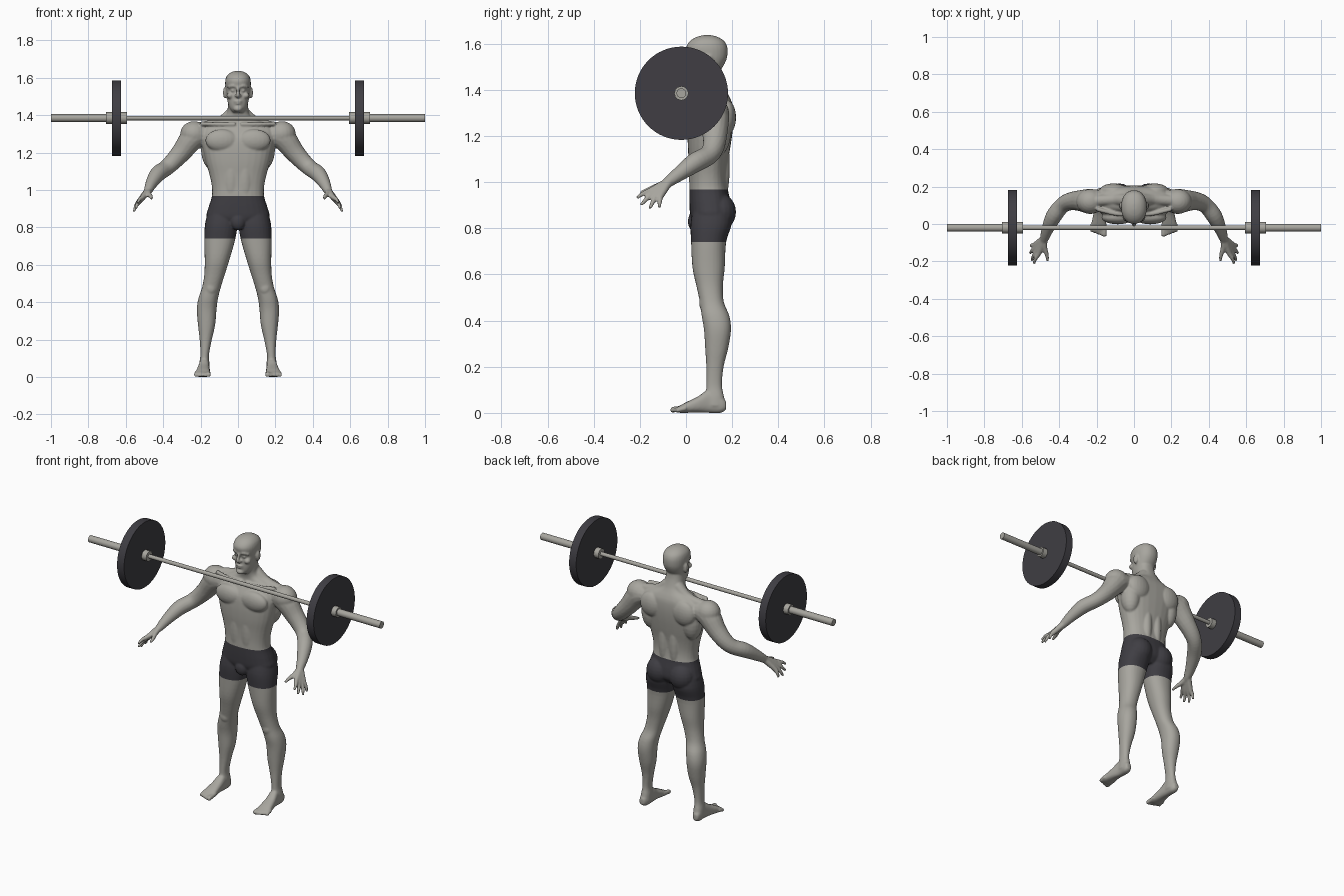
import bpy, bmesh
from math import cos, sin, pi, copysign
from mathutils import Vector, Matrix

cube = bpy.data.objects.get("Cube")
if cube:
    bpy.data.objects.remove(cube, do_unlink=True)


def material(name, colour):
    mat = bpy.data.materials.new(name)
    mat.use_nodes = True
    mat.diffuse_color = (*colour, 1)
    shader = next(n for n in mat.node_tree.nodes if n.type == 'BSDF_PRINCIPLED')
    shader.inputs["Base Color"].default_value = (*colour, 1)
    return mat


grey = material("warm grey", (.39, .38, .345))
dark = material("charcoal", (.05, .048, .057))

bm = bmesh.new()
BOTH, ONE = (1, -1), (1,)


def spline(rows, steps=4):
    """Smoothly resample rows of numbers."""
    out, last = [], len(rows) - 1
    for i in range(last):
        quad = [rows[min(max(j, 0), last)] for j in range(i - 1, i + 3)]
        for s in range(steps):
            t = s / steps
            out.append([b + t / 2 * (c - a + t * (2*a - 5*b + 4*c - d + t * (3*b - 3*c + d - a)))
                        for a, b, c, d in zip(*quad)])
    return out + [list(rows[last])]


def skin(rings, sides):
    """Join rings of points into a closed solid, once for each side."""
    for s in sides:
        loops = [[bm.verts.new((s * x, y, z)) for x, y, z in ring] for ring in rings]
        for a, b in zip(loops, loops[1:]):
            for i in range(len(a)):
                bm.faces.new((a[i - 1], a[i], b[i], b[i - 1]))
        bm.faces.new(loops[0])
        bm.faces.new(loops[-1][::-1])


def section(power, n=28):
    """Unit superellipse."""
    def bend(v):
        return copysign(abs(v) ** (2 / power), v)
    return [(bend(cos(2 * pi * i / n)), bend(sin(2 * pi * i / n))) for i in range(n)]


def loft(rows, sides=ONE, power=2.2, along_y=False):
    """Rows: position, low x, high x, low and high on the remaining axis."""
    rings = []
    for h, x0, x1, v0, v1 in spline(rows):
        pts = [((x0 + x1 + c * (x1 - x0)) / 2, (v0 + v1 + s * (v1 - v0)) / 2)
               for c, s in section(power)]
        rings.append([(x, h, v) if along_y else (x, v, h) for x, v in pts])
    skin(rings, sides)


def even(rows):
    """Rows symmetric about the middle: height, half width, front, back."""
    return [(h, -w, w, front, back) for h, w, front, back in rows]


def tube(*rows, sides=BOTH):
    """Round limb through rows of x, y, z, radius."""
    path, rings = spline(rows), []
    for i, (*p, r) in enumerate(path):
        ahead, behind = path[min(i + 1, len(path) - 1)], path[max(i - 1, 0)]
        turn = (Vector(ahead[:3]) - Vector(behind[:3])).to_track_quat('Z', 'Y')
        rings.append([Vector(p) + turn @ Vector((r * c, r * s, 0)) for c, s in section(2, 16)])
    skin(rings, sides)


def blob(centre, radii, sides=BOTH):
    for s in sides:
        place = Matrix.LocRotScale(Vector((s * centre[0], *centre[1:])), None, Vector(radii))
        bmesh.ops.create_uvsphere(bm, u_segments=20, v_segments=12, radius=1, matrix=place)


# Torso and neck
loft(even([(.81, .09, .04, .16), (.85, .165, .02, .195), (.9, .16, .015, .196),
           (.965, .14, .014, .182), (1.02, .14, .015, .176), (1.08, .152, .013, .18),
           (1.15, .172, .008, .192), (1.22, .188, .008, .202), (1.28, .2, .016, .206),
           (1.33, .195, .042, .203), (1.36, .145, .06, .193), (1.385, .085, .062, .18),
           (1.41, .06, .056, .168), (1.45, .054, .046, .155), (1.48, .05, .05, .15)]), power=2.4)

# Torso muscles
blob((.087, .036, 1.265), (.088, .038, .06))        # chest
blob((.036, .031, 1.07), (.036, .021, .13))         # stomach
blob((.14, .135, 1.22), (.058, .06, .11))           # sides of the back
blob((.11, .178, 1.28), (.075, .039, .075))         # shoulder blades
blob((.036, .158, 1.07), (.032, .032, .16))         # lower back
blob((.078, .148, .87), (.076, .069, .08))          # seat
blob((0, .038, .83), (.04, .03, .045), ONE)         # front of the shorts
tube((.03, .125, 1.41, .035), (.1, .13, 1.355, .032), (.2, .125, 1.335, .03))
tube((.015, .052, 1.352, .012), (.1, .055, 1.352, .011), (.2, .08, 1.355, .012))

# Head
loft(even([(1.415, .026, .03, .08), (1.435, .043, .017, .11), (1.465, .054, .013, .135),
           (1.5, .06, .014, .16), (1.53, .065, .015, .175), (1.555, .068, .006, .18),
           (1.585, .068, .001, .179), (1.61, .06, .016, .167), (1.628, .04, .043, .14),
           (1.637, .014, .075, .108)]))
tube((0, .008, 1.55, .007), (0, .002, 1.53, .008), (0, -.004, 1.508, .011),
     (0, .01, 1.498, .008), sides=ONE)              # nose
blob((.01, .008, 1.505), (.008, .009, .007))        # nostrils
tube((.008, .011, 1.553, .007), (.03, .013, 1.557, .008), (.052, .032, 1.548, .007))
blob((.027, .023, 1.532), (.012, .011, .008))       # eyes
blob((.042, .034, 1.505), (.019, .02, .017))        # cheeks
blob((0, .014, 1.474), (.022, .011, .005), ONE)     # upper lip
blob((0, .015, 1.462), (.019, .011, .005), ONE)     # lower lip
blob((0, .022, 1.434), (.024, .02, .016), ONE)      # chin
blob((.071, .098, 1.52), (.009, .018, .03))         # ears

# Arms
tube((.17, .125, 1.3, .055), (.235, .122, 1.285, .066), (.3, .125, 1.205, .054),
     (.35, .118, 1.15, .047), (.388, .095, 1.115, .043), (.43, .04, 1.085, .043),
     (.463, -.03, 1.035, .032), (.48, -.08, .998, .023), (.485, -.095, .988, .018))
blob((.235, .12, 1.3), (.074, .067, .068))          # shoulder caps

# Hands
wrist = (.48, -.075, 1, .019)
fingers = [((.506, -.15, .964), (.535, -.213, .932)), ((.515, -.14, .953), (.547, -.195, .9)),
           ((.523, -.126, .944), (.556, -.157, .885)), ((.528, -.11, .94), (.553, -.116, .89))]
for knuckle, tip in fingers:
    middle = Vector(knuckle).lerp(Vector(tip), .55) + Vector((.004, 0, .004))
    tube(wrist, (*knuckle, .0145), (*middle, .0105), (*tip, .007))
tube(wrist, (.478, -.125, .98, .015), (.466, -.165, .966, .011), (.462, -.198, .953, .007))

# Legs
loft([(.03, .15, .21, .08, .172), (.07, .152, .208, .085, .165), (.12, .155, .201, .088, .156),
      (.2, .14, .205, .088, .163), (.28, .122, .214, .083, .183), (.36, .115, .22, .078, .195),
      (.42, .107, .212, .068, .188), (.48, .092, .192, .06, .164), (.55, .07, .18, .045, .16),
      (.63, .045, .178, .028, .168), (.74, .014, .18, .022, .174), (.82, .002, .176, .02, .198),
      (.9, .002, .156, .035, .19)], BOTH)
blob((.145, .078, .475), (.03, .021, .035))         # kneecaps

# Feet and toes
loft([(.174, .168, .198, .014, .05), (.15, .155, .207, 0, .075), (.1, .153, .208, 0, .1),
      (.05, .152, .218, .002, .07), (0, .148, .228, 0, .046), (-.025, .147, .232, 0, .032),
      (-.038, .152, .228, .004, .026)], BOTH, power=2.5, along_y=True)
for i in range(5):
    x, tip, r = .158 + .017 * i, -.067 + .006 * i, .013 if i == 0 else .0095
    tube((x, 0, .02, r), (x, tip + .018, .015, r), (x, tip + .005, r, r), (x, tip, r, r / 2))

# Fuse the body and soften the joins
bmesh.ops.recalc_face_normals(bm, faces=bm.faces[:])
mesh = bpy.data.meshes.new("body")
bm.to_mesh(mesh)
bm.free()
body = bpy.data.objects.new("body", mesh)
bpy.context.collection.objects.link(body)
bpy.context.view_layer.objects.active = body
body.select_set(True)
fuse = body.modifiers.new("fuse", 'REMESH')
fuse.mode, fuse.voxel_size = 'VOXEL', .0055
soften = body.modifiers.new("soften", 'SMOOTH')
soften.factor, soften.iterations = .5, 4
for name in ("fuse", "soften"):
    bpy.ops.object.modifier_apply(modifier=name)

# Shorts: cut clean waist and hem, then colour the band between
HEM, WAIST = .74, .967
mesh = body.data
mesh.materials.clear()
mesh.materials.append(grey)
mesh.materials.append(dark)
bm = bmesh.new()
bm.from_mesh(mesh)
for height in (HEM, WAIST):
    bmesh.ops.bisect_plane(bm, geom=bm.verts[:] + bm.edges[:] + bm.faces[:], dist=.0001,
                           plane_co=(0, 0, height), plane_no=(0, 0, 1))
for face in bm.faces:
    face.smooth = True
    c = face.calc_center_median()
    face.material_index = int(HEM < c.z < WAIST and abs(c.x) < .3)
bm.to_mesh(mesh)
bm.free()


# Barbell
def rod(name, x0, x1, radius, mat, sides):
    bpy.ops.mesh.primitive_cylinder_add(vertices=sides, radius=radius, depth=abs(x1 - x0),
                                        location=((x0 + x1) / 2, -.02, 1.385),
                                        rotation=(0, pi / 2, 0))
    ob = bpy.context.object
    ob.name = name
    ob.data.materials.append(mat)
    bpy.ops.object.shade_smooth_by_angle()


rod("bar", -.6, .6, .012, grey, 16)
for side, s in (("left", 1), ("right", -1)):
    rod(side + "_sleeve", s * .6, s, .021, grey, 16)
    rod(side + "_inner_collar", s * .594, s * .626, .031, grey, 12)
    rod(side + "_plate", s * .626, s * .674, .202, dark, 64)
    rod(side + "_outer_collar", s * .674, s * .706, .031, grey, 12)
